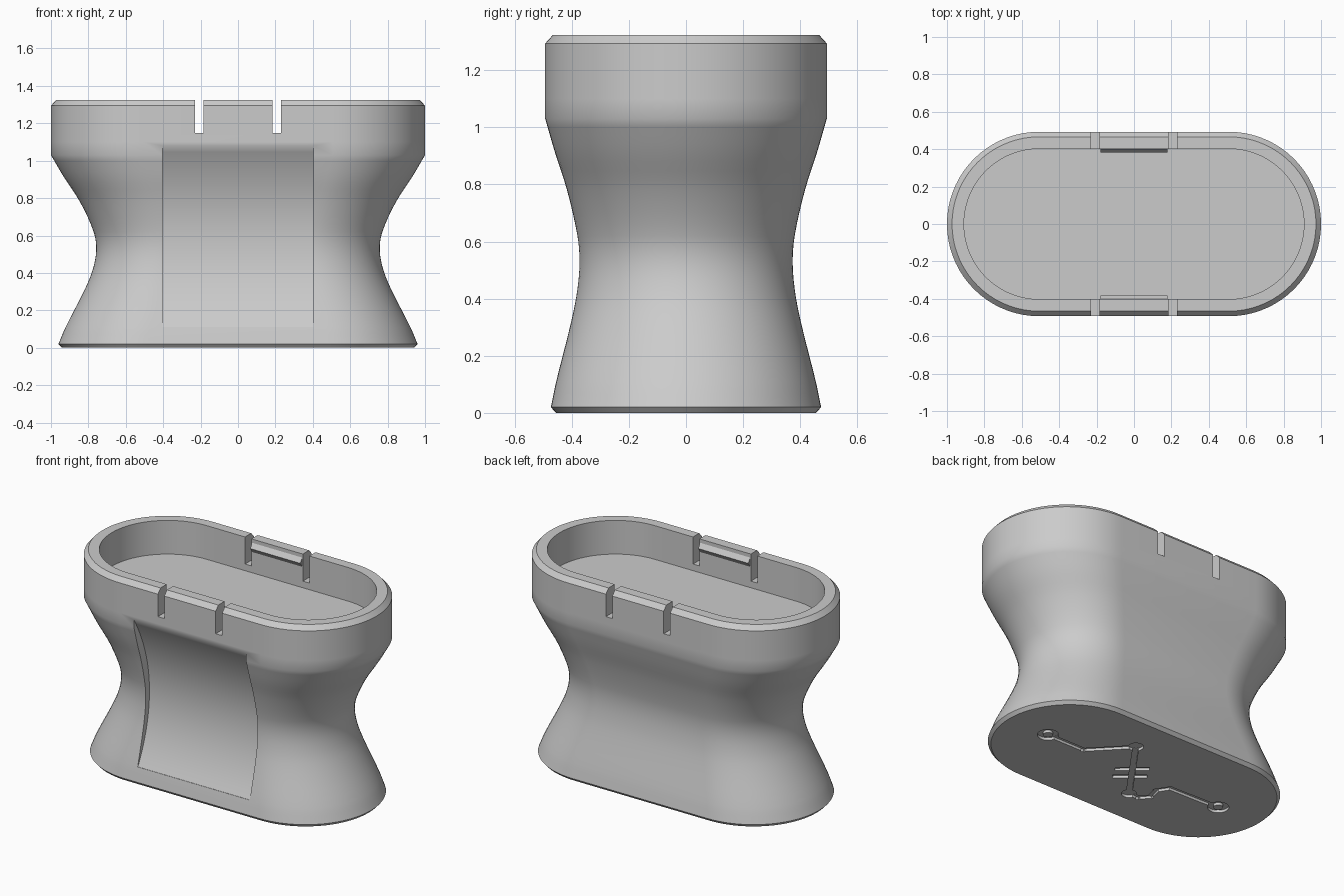
import bpy, bmesh, math
from mathutils import Vector

cube = bpy.data.objects.get("Cube")
if cube:
    bpy.data.objects.remove(cube, do_unlink=True)

grey = bpy.data.materials.new("light grey plastic")
grey.use_nodes = True
colour = (0.6, 0.6, 0.6, 1)
grey.diffuse_color = colour
grey.node_tree.nodes["Principled BSDF"].inputs["Base Color"].default_value = colour

STRAIGHT, RADIUS = 0.507, 0.493      # half straight run and end radius of the oval
TOP, FLOOR, INNER = 1.324, 1.105, 0.402


def make_object(name, bm):
    bmesh.ops.recalc_face_normals(bm, faces=bm.faces)
    mesh = bpy.data.meshes.new(name)
    bm.to_mesh(mesh)
    bm.free()
    obj = bpy.data.objects.new(name, mesh)
    bpy.context.collection.objects.link(obj)
    mesh.materials.append(grey)
    return obj


def prism(name, outline, axis, start, end):
    """Extrude a 2D outline along x (outline is y, z) or z (outline is x, y)."""
    bm = bmesh.new()
    place = (lambda p, t: (t, *p)) if axis == "x" else (lambda p, t: (*p, t))
    face = bm.faces.new([bm.verts.new(place(p, start)) for p in outline])
    moved = bmesh.ops.extrude_face_region(bm, geom=[face])["geom"]
    shift = Vector(place((0, 0), end - start))
    bmesh.ops.translate(bm, vec=shift, verts=[v for v in moved if isinstance(v, bmesh.types.BMVert)])
    return make_object(name, bm)


def combine(target, tool, operation="DIFFERENCE"):
    mod = target.modifiers.new("cut", "BOOLEAN")
    mod.operation, mod.solver, mod.object = operation, "EXACT", tool
    bpy.context.view_layer.objects.active = target
    bpy.ops.object.modifier_apply(modifier=mod.name)
    bpy.data.objects.remove(tool, do_unlink=True)


def oval(straight, radius, steps=36):
    points = []
    for side in (1, -1):
        for i in range(steps + 1):
            a = math.pi * (i / steps - 0.5)
            points.append((side * (straight + radius * math.cos(a)), side * radius * math.sin(a)))
    return points


def smooth_profile(keys, steps=4):
    """Cubic interpolation through (height, scale) keys."""
    last = len(keys) - 1
    slope = []
    for i in range(last + 1):
        a, b = keys[max(i - 1, 0)], keys[min(i + 1, last)]
        slope.append((b[1] - a[1]) / (b[0] - a[0]))
    result = []
    for i in range(last):
        (z0, s0), (z1, s1) = keys[i], keys[i + 1]
        h = z1 - z0
        for k in range(steps):
            t = k / steps
            s = (s0 * (1 + 2 * t) * (1 - t) ** 2 + s1 * t * t * (3 - 2 * t)
                 + h * t * (1 - t) * (slope[i] * (1 - t) - slope[i + 1] * t))
            result.append((z0 + h * t, s))
    return result + [keys[-1]]


# Waisted body with its top tray, lofted from oval rings
waist = smooth_profile([(0.02, 0.96), (0.11, 0.922), (0.3, 0.825), (0.41, 0.779), (0.52, 0.758),
                        (0.62, 0.772), (0.78, 0.845), (0.914, 0.932), (1.03, 1.0)])
rings = [(0, STRAIGHT * 0.96, RADIUS * 0.96 - 0.018)]
rings += [(z, STRAIGHT * s, RADIUS * s) for z, s in waist]
rings += [(1.1, STRAIGHT, RADIUS), (TOP - 0.03, STRAIGHT, RADIUS), (TOP, STRAIGHT, RADIUS - 0.027),
          (TOP, STRAIGHT, INNER), (FLOOR, STRAIGHT, INNER)]
bm = bmesh.new()
loops = [[bm.verts.new((x, y, z)) for x, y in oval(s, r)] for z, s, r in rings]
for low, high in zip(loops, loops[1:]):
    for i in range(len(low)):
        j = (i + 1) % len(low)
        bm.faces.new((low[i], low[j], high[j], high[i]))
bm.faces.new(loops[0])
bm.faces.new(loops[-1])
body = make_object("body", bm)

# Curved recess in the front
top_end, low_end, depth = Vector((-0.497, 1.087)), Vector((-0.452, 0.11)), 0.14
arc = []
for i in range(25):
    t = i / 24
    p = top_end.lerp(low_end, t)
    arc.append((p.x + depth * 4 * t * (1 - t), p.y))
outline = arc + [(-0.8, low_end.y), (-0.8, top_end.y)]
combine(body, prism("recess_cutter", outline, "x", -0.403, 0.403))

# Slots either side of the front and back clips
for x in (-0.208, 0.208):
    for y in (-0.45, 0.45):
        corners = [(x + i * 0.023, y + j * 0.09) for i, j in ((-1, -1), (1, -1), (1, 1), (-1, 1))]
        combine(body, prism("slot_cutter", corners, "z", 1.148, 1.5))


# Engraved line work in the underside
def groove(a, b, width=0.034):
    a, b = Vector(a), Vector(b)
    d = (b - a).normalized() * width / 2
    n = Vector((-d.y, d.x))
    corners = [a - d + n, a - d - n, b + d - n, b + d + n]
    combine(body, prism("groove_cutter", [tuple(c) for c in corners], "z", -0.05, 0.016))


def disc(name, centre, radius, bottom):
    pts = [(centre[0] + radius * math.cos(math.tau * i / 24),
            centre[1] + radius * math.sin(math.tau * i / 24)) for i in range(24)]
    return prism(name, pts, "z", bottom, 0.017)


upper, lower = (0.17, 0.22), (-0.147, -0.22)
pads = [(0.65, 0.0), (-0.645, -0.01)]
paths = [[pads[0], (0.38, 0.0), upper, lower, (-0.22, -0.22), (-0.265, -0.17),
          (-0.245, -0.09), (-0.29, -0.02), pads[1]],
         [(0.085, -0.045), (-0.04, 0.065)], [(0.04, -0.12), (-0.085, -0.01)]]
for path in paths:
    for a, b in zip(path, path[1:]):
        groove(a, b)
for spot in pads + [upper, lower]:
    combine(body, disc("pad_cutter", spot, 0.062 if spot in pads else 0.045, -0.05))
for spot in pads:
    combine(body, disc("pad_centre", spot, 0.028, 0), "UNION")

# Snap ridges on the inside of the clips
for name, side in (("front_clip_ridge", -1), ("back_clip_ridge", 1)):
    ridge = [(side * y, z) for y, z in ((INNER + 0.01, 1.3), (INNER, 1.3), (INNER - 0.02, 1.27),
                                        (INNER, 1.24), (INNER + 0.01, 1.24))]
    prism(name, ridge, "x", -0.18, 0.18)

# Smooth curved surfaces, crisp rims
bpy.ops.object.select_all(action="DESELECT")
body.select_set(True)
bpy.context.view_layer.objects.active = body
bpy.ops.object.shade_smooth_by_angle(angle=math.radians(35))
